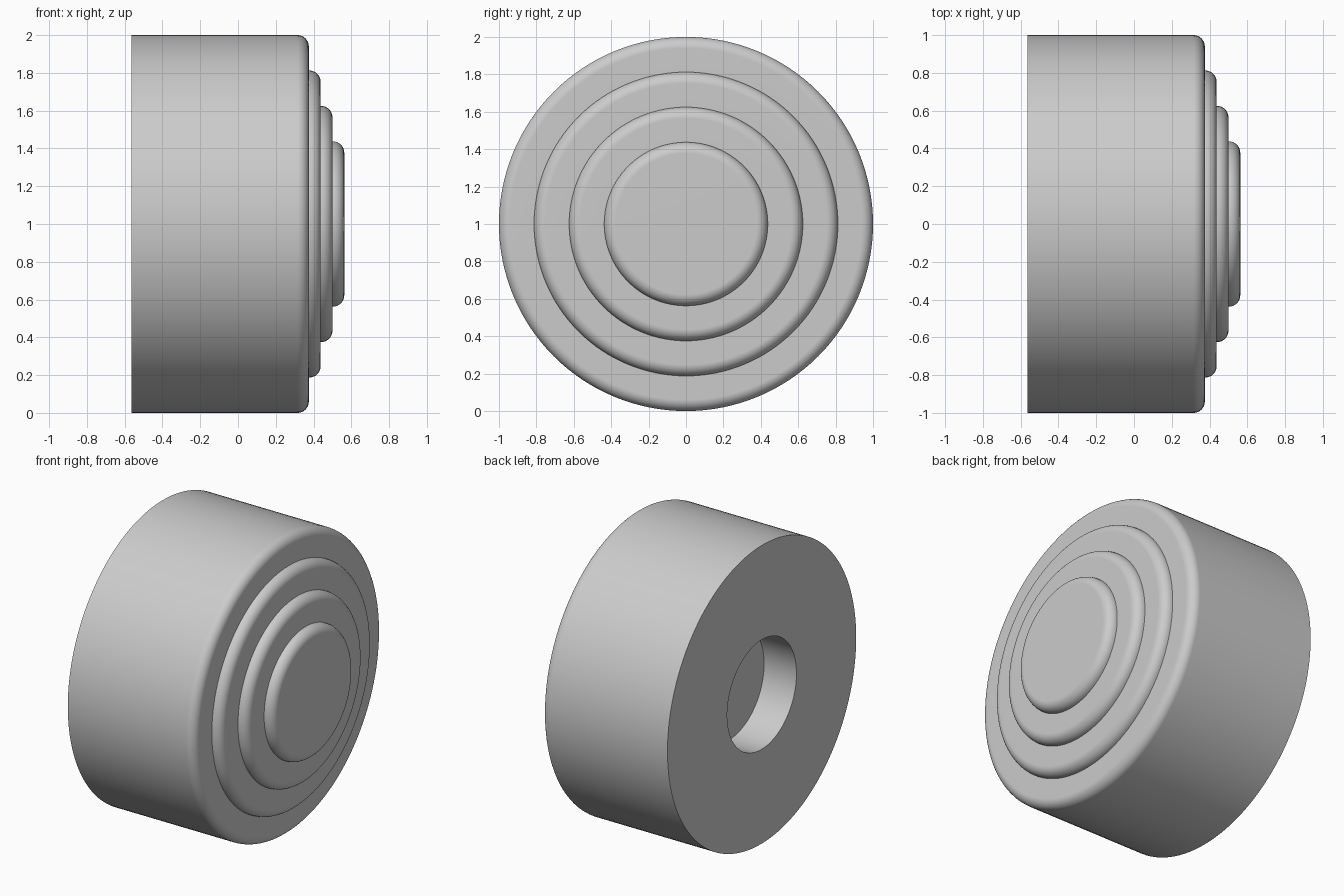
import bpy
import bmesh
import math
from mathutils import Vector, Matrix

cube = bpy.data.objects.get("Cube")
if cube:
    bpy.data.objects.remove(cube, do_unlink=True)

SEGMENTS = 128
ROUND = 0.06            # edge rounding radius
STEP = 0.0625           # height of each raised disc
BACK = -0.5625
HOLE_RADIUS, HOLE_DEPTH = 0.367, 0.24

grey = bpy.data.materials.new("light_grey")
grey.use_nodes = True
colour = (0.6, 0.6, 0.6, 1)
grey.diffuse_color = colour
grey.node_tree.nodes["Principled BSDF"].inputs["Base Color"].default_value = colour


def rounded_corner(x, radius, steps=8):
    """Quarter arc from the rim onto the flat face at x."""
    angles = [math.pi / 2 * i / steps for i in range(steps + 1)]
    return [(x - ROUND + ROUND * math.sin(a), radius - ROUND + ROUND * math.cos(a))
            for a in angles]


def revolve(name, profile):
    """Turn an (x, radius) profile around the horizontal axis."""
    bm = bmesh.new()
    verts = [bm.verts.new((x, 0, r)) for x, r in profile]
    edges = [bm.edges.new(pair) for pair in zip(verts, verts[1:])]
    bmesh.ops.spin(bm, geom=verts + edges, cent=(0, 0, 0), axis=(1, 0, 0),
                   angle=math.tau, steps=SEGMENTS)
    bmesh.ops.remove_doubles(bm, verts=bm.verts, dist=0.0005)
    bmesh.ops.recalc_face_normals(bm, faces=bm.faces)
    bm.transform(Matrix.Translation(Vector((0, 0, 1))))
    mesh = bpy.data.meshes.new(name)
    bm.to_mesh(mesh)
    bm.free()
    mesh.materials.append(grey)
    obj = bpy.data.objects.new(name, mesh)
    bpy.context.collection.objects.link(obj)
    bpy.ops.object.select_all(action="DESELECT")
    obj.select_set(True)
    bpy.context.view_layer.objects.active = obj
    bpy.ops.object.shade_smooth_by_angle(angle=math.radians(30))
    # Keep the flat faces flat beside the rounded rims
    weighted = obj.modifiers.new("flat_faces", "WEIGHTED_NORMAL")
    weighted.keep_sharp = True
    return obj


# Blind hole in the back, then the back face and outer wall
floor = BACK + HOLE_DEPTH
profile = [(floor, 0), (floor, HOLE_RADIUS), (BACK, HOLE_RADIUS), (BACK, 1)]

# Main drum rim followed by three stepped discs, each smaller than the last
face = 0.375
for level, radius in enumerate((1, 0.8125, 0.625, 0.4375)):
    x = face + level * STEP
    if level:
        profile.append((x - STEP, radius))
    profile += rounded_corner(x, radius)
profile.append((x, 0))

revolve("stepped_knob", profile)
